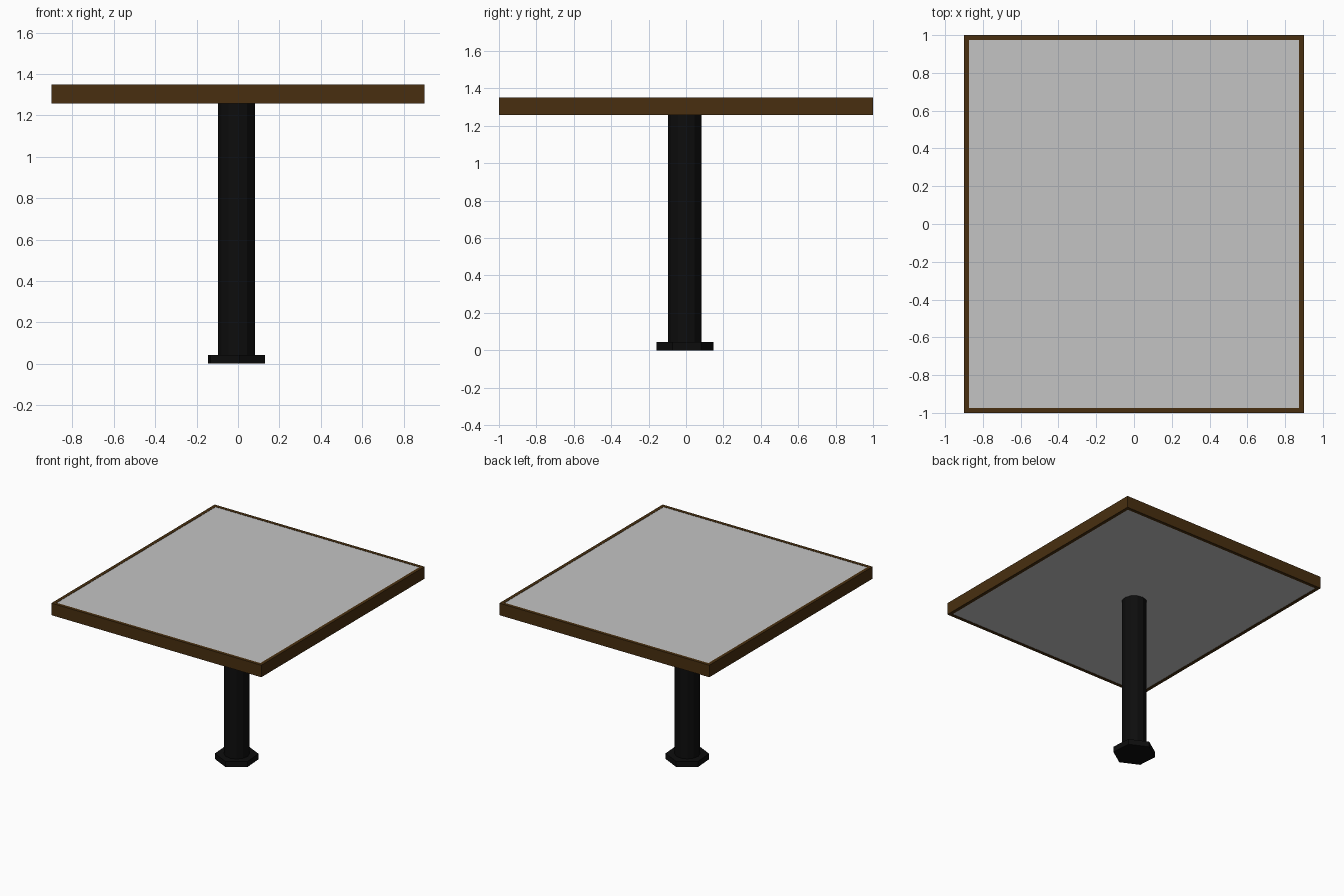
import bpy, math

if "Cube" in bpy.data.objects:
    bpy.data.objects.remove(bpy.data.objects["Cube"])


def material(name, rgb):
    m = bpy.data.materials.new(name)
    m.diffuse_color = (*rgb, 1.0)
    m.use_nodes = True
    m.node_tree.nodes["Principled BSDF"].inputs["Base Color"].default_value = m.diffuse_color
    return m


BROWN = material("dark_brown_wood", (0.065, 0.028, 0.005))
GREY = material("light_grey", (0.55, 0.55, 0.55))
BLACK = material("black_metal", (0.004, 0.004, 0.004))


def box(name, lo, hi, mat):
    size = [b - a for a, b in zip(lo, hi)]
    mid = [(a + b) / 2 for a, b in zip(lo, hi)]
    bpy.ops.mesh.primitive_cube_add(size=1, location=mid)
    o = bpy.context.object
    o.name = name
    for v in o.data.vertices:
        v.co = [c * s for c, s in zip(v.co, size)]
    o.data.materials.append(mat)
    return o


def prism(name, sides, radius, z0, z1, centre, turn, mat):
    bpy.ops.mesh.primitive_cylinder_add(
        vertices=sides, radius=radius, depth=z1 - z0,
        location=(centre[0], centre[1], (z0 + z1) / 2),
        rotation=(0, 0, math.radians(turn)))
    o = bpy.context.object
    o.name = name
    o.data.materials.append(mat)
    return o


HX, HY, Z0, Z1, RIM = 0.9, 1.0, 1.257, 1.35, 0.026

# Wooden rim: two long rails and two short rails
for s, side in ((-1, "left"), (1, "right")):
    a, b = sorted((s * HX, s * (HX - RIM)))
    box(side + "_rail", (a, -HY, Z0), (b, HY, Z1), BROWN)
for s, side in ((-1, "front"), (1, "back")):
    a, b = sorted((s * HY, s * (HY - RIM)))
    box(side + "_rail", (-HX + RIM, a, Z0), (HX - RIM, b, Z1), BROWN)

# Grey table panel, almost flush with the rim on both sides
box("table_panel", (-HX + RIM, -HY + RIM, Z0 + 0.002),
    (HX - RIM, HY - RIM, Z1 - 0.002), GREY)

# Round post and six-sided foot, slightly off centre
CENTRE = (-0.007, -0.006)
prism("post", 12, 0.09, 0.02, Z0 + 0.004, CENTRE, 5, BLACK)
prism("foot", 6, 0.153, 0.0, 0.043, CENTRE, 4, BLACK)
